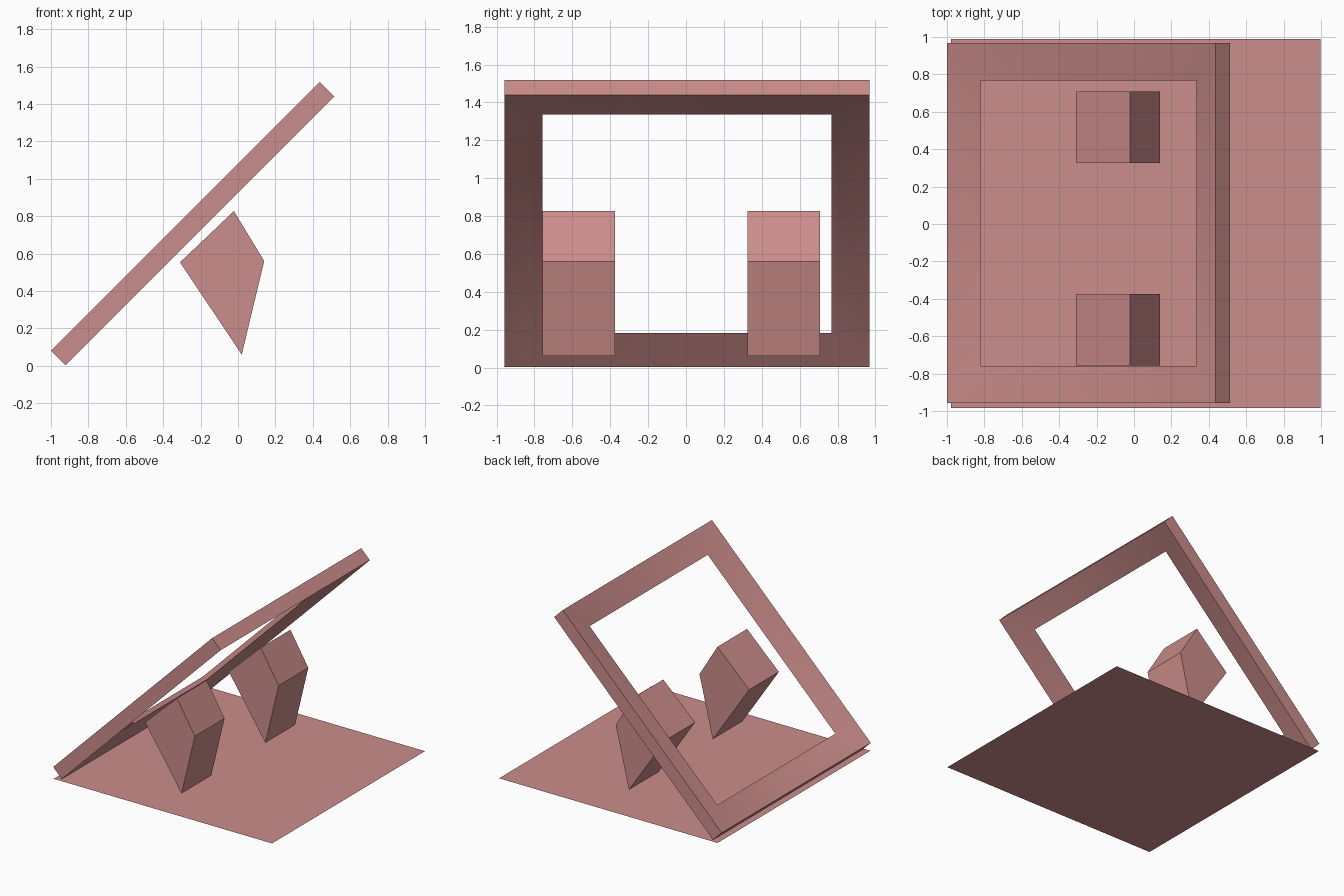
import bpy, bmesh
from math import radians
from mathutils import Matrix

cube = bpy.data.objects.get("Cube")
if cube:
    bpy.data.objects.remove(cube, do_unlink=True)

# Single dusty pink colour
COLOUR = (0.60, 0.268, 0.26, 1)
pink = bpy.data.materials.new("dusty_pink")
pink.use_nodes = True
pink.diffuse_color = COLOUR
bsdf = next(n for n in pink.node_tree.nodes if n.type == 'BSDF_PRINCIPLED')
bsdf.inputs["Base Color"].default_value = COLOUR


def finish(bm, name):
    mesh = bpy.data.meshes.new(name)
    bm.to_mesh(mesh)
    bm.free()
    mesh.materials.append(pink)
    obj = bpy.data.objects.new(name, mesh)
    bpy.context.collection.objects.link(obj)
    return obj


def rectangle(bm, half_x, half_y, z):
    signs = ((-1, -1), (1, -1), (1, 1), (-1, 1))
    return [bm.verts.new((sx * half_x, sy * half_y, z)) for sx, sy in signs]


# Flat ground sheet
bm = bmesh.new()
bm.faces.new(rectangle(bm, 0.988, 0.987, 0))
bmesh.ops.translate(bm, verts=bm.verts, vec=(0.01, 0.002, 0))
finish(bm, "base_sheet")

# Tilted frame: full thickness outside, tapering to a thin inner edge
HALF_LENGTH, HALF_WIDTH, HALF_THICK, BORDER = 1.016, 0.963, 0.055, 0.2
bm = bmesh.new()
lower = rectangle(bm, HALF_LENGTH, HALF_WIDTH, -HALF_THICK)
upper = rectangle(bm, HALF_LENGTH, HALF_WIDTH, HALF_THICK)
inner = rectangle(bm, HALF_LENGTH - BORDER, HALF_WIDTH - BORDER, 0)
loops = (lower, upper, inner)
for ring, following in zip(loops, loops[1:] + loops[:1]):
    for i in range(4):
        j = (i + 1) % 4
        bm.faces.new((ring[i], ring[j], following[j], following[i]))
bmesh.ops.recalc_face_normals(bm, faces=bm.faces)
tilt = Matrix.Translation((-0.243, 0.005, 0.76)) @ Matrix.Rotation(radians(-45), 4, 'Y')
bmesh.ops.transform(bm, matrix=tilt, verts=bm.verts)
frame = finish(bm, "tilted_frame")
bpy.ops.object.select_all(action='DESELECT')
frame.select_set(True)
bpy.context.view_layer.objects.active = frame
bpy.ops.object.shade_smooth_by_angle(angle=radians(30))

# Pair of kite-shaped blocks under the frame
KITE = ((-0.31, 0.553), (-0.022, 0.827), (0.14, 0.56), (0.02, 0.06))
for name, y in (("right_block", -0.757), ("left_block", 0.325)):
    bm = bmesh.new()
    profile = bm.faces.new([bm.verts.new((x, y, z)) for x, z in KITE])
    side = bmesh.ops.extrude_face_region(bm, geom=[profile], use_keep_orig=True)
    moved = [v for v in side["geom"] if isinstance(v, bmesh.types.BMVert)]
    bmesh.ops.translate(bm, verts=moved, vec=(0, 0.383, 0))
    bmesh.ops.recalc_face_normals(bm, faces=bm.faces)
    finish(bm, name)
